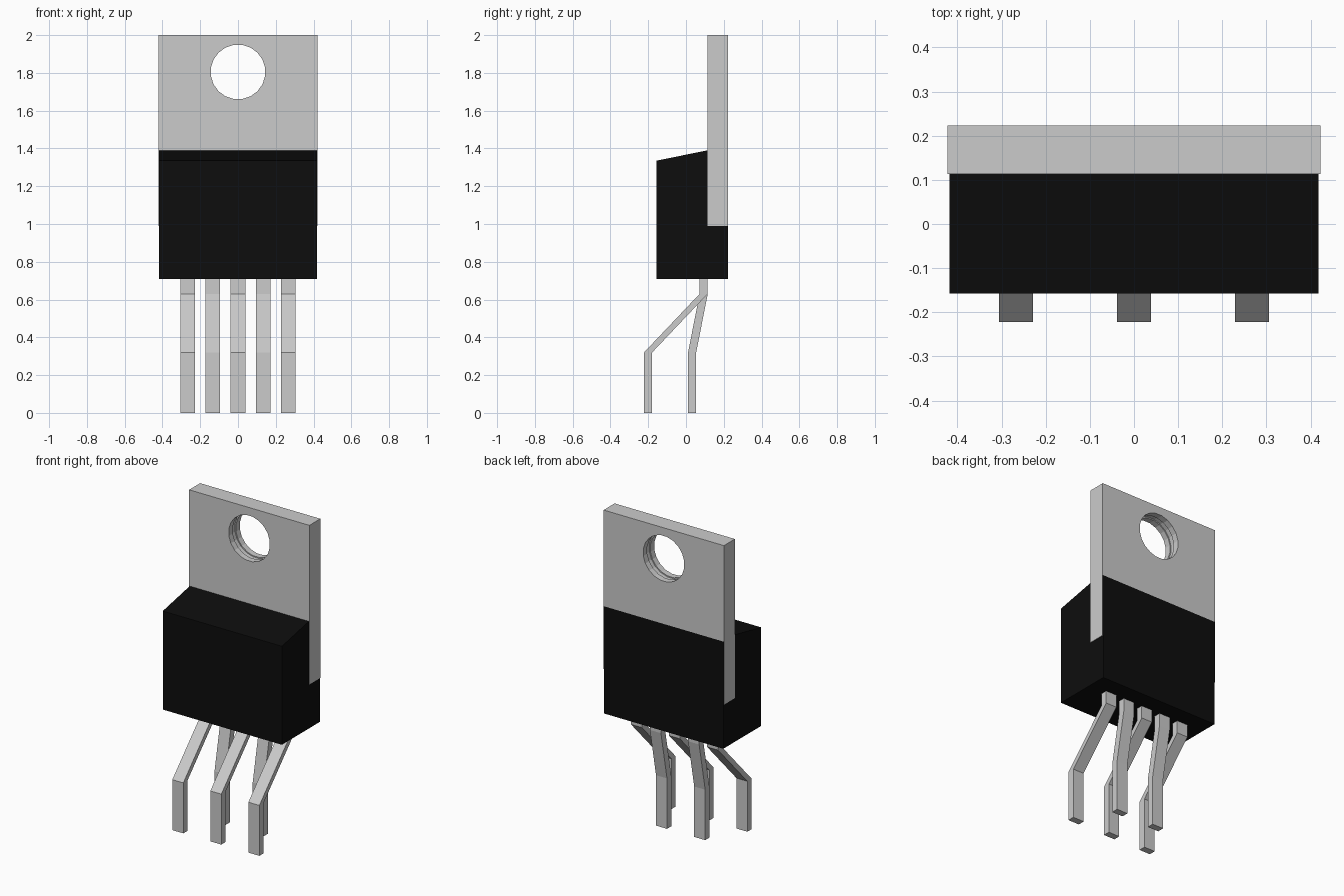
import bpy, bmesh, math

cube = bpy.data.objects.get("Cube")
if cube:
    bpy.data.objects.remove(cube, do_unlink=True)


def make_material(name, rgb):
    mat = bpy.data.materials.new(name)
    mat.use_nodes = True
    color = (*rgb, 1.0)
    mat.diffuse_color = color
    mat.node_tree.nodes["Principled BSDF"].inputs["Base Color"].default_value = color
    return mat


metal = make_material("light grey metal", (0.6, 0.6, 0.6))
plastic = make_material("black plastic", (0.004, 0.004, 0.004))


def finish(bm, name, mats):
    bmesh.ops.recalc_face_normals(bm, faces=bm.faces)
    mesh = bpy.data.meshes.new(name)
    bm.to_mesh(mesh)
    bm.free()
    for mat in mats:
        mesh.materials.append(mat)
    obj = bpy.data.objects.new(name, mesh)
    bpy.context.collection.objects.link(obj)
    return obj


def extrude_profile(profile, x, width):
    """Extrude a closed (y, z) side profile along x, centred on x."""
    bm = bmesh.new()
    face = bm.faces.new([bm.verts.new((x - width / 2, y, z)) for y, z in profile])
    result = bmesh.ops.extrude_face_region(bm, geom=[face])
    verts = [v for v in result["geom"] if isinstance(v, bmesh.types.BMVert)]
    bmesh.ops.translate(bm, verts=verts, vec=(width, 0, 0))
    return bm


FRONT, BACK = 0.113, 0.223      # depth range of the metal tab
BASE, STEP, SEAM = 0.71, 0.99, 1.39

# Moulded body: sloped top, stepped under the tab at the back
finish(extrude_profile([(-0.157, BASE), (-0.157, 1.335), (FRONT, SEAM),
                        (FRONT, STEP), (BACK, STEP), (BACK, BASE)], 0, 0.836),
       "body", [plastic])

# Metal tab, with the lower part of its back face covered in plastic
bm = extrude_profile([(FRONT, STEP), (FRONT, 2.0), (BACK, 2.0), (BACK, STEP)], 0, 0.844)
bmesh.ops.bisect_plane(bm, geom=bm.verts[:] + bm.edges[:] + bm.faces[:],
                       plane_co=(0, 0, SEAM), plane_no=(0, 0, 1))
bmesh.ops.recalc_face_normals(bm, faces=bm.faces)
for f in bm.faces:
    if f.normal.y > 0.9 and f.calc_center_median().z < SEAM:
        f.material_index = 1
tab = finish(bm, "tab", [metal, plastic])

# Mounting hole with a shallow groove halfway through
SIDES = 20
rings = [(0.09, 0.145), (0.152, 0.145), (0.152, 0.152),
         (0.184, 0.152), (0.184, 0.145), (0.25, 0.145)]
bm = bmesh.new()
loops = []
for y, r in rings:
    angles = [2 * math.pi * (i + 0.5) / SIDES for i in range(SIDES)]
    loops.append([bm.verts.new((r * math.sin(a), y, 1.805 + r * math.cos(a)))
                  for a in angles])
for a, b in zip(loops, loops[1:]):
    for i in range(SIDES):
        j = (i + 1) % SIDES
        bm.faces.new((a[i], a[j], b[j], b[i]))
bm.faces.new(loops[0])
bm.faces.new(loops[-1])
cutter = finish(bm, "hole_cutter", [metal])
cutter.hide_render = True

cut = tab.modifiers.new("mounting hole", "BOOLEAN")
cut.operation = "DIFFERENCE"
cut.solver = "EXACT"
cut.object = cutter
bpy.context.view_layer.objects.active = tab
bpy.ops.object.modifier_apply(modifier=cut.name)
bpy.data.objects.remove(cutter, do_unlink=True)


# Five bent leads, alternately reaching forward and staying near the back
def add_lead(name, x, foot_y):
    top_y, thick = 0.072, 0.043
    path = [(top_y, BASE + 0.01), (top_y, 0.63), (foot_y, 0.32), (foot_y, 0)]
    profile = path + [(y + thick, z) for y, z in reversed(path)]
    finish(extrude_profile(profile, x, 0.077), name, [metal])


for name, x, foot_y in [("right_outer_lead", -0.267, -0.222),
                        ("right_inner_lead", -0.134, 0.011),
                        ("middle_lead", 0.0, -0.222),
                        ("left_inner_lead", 0.134, 0.011),
                        ("left_outer_lead", 0.267, -0.222)]:
    add_lead(name, x, foot_y)
